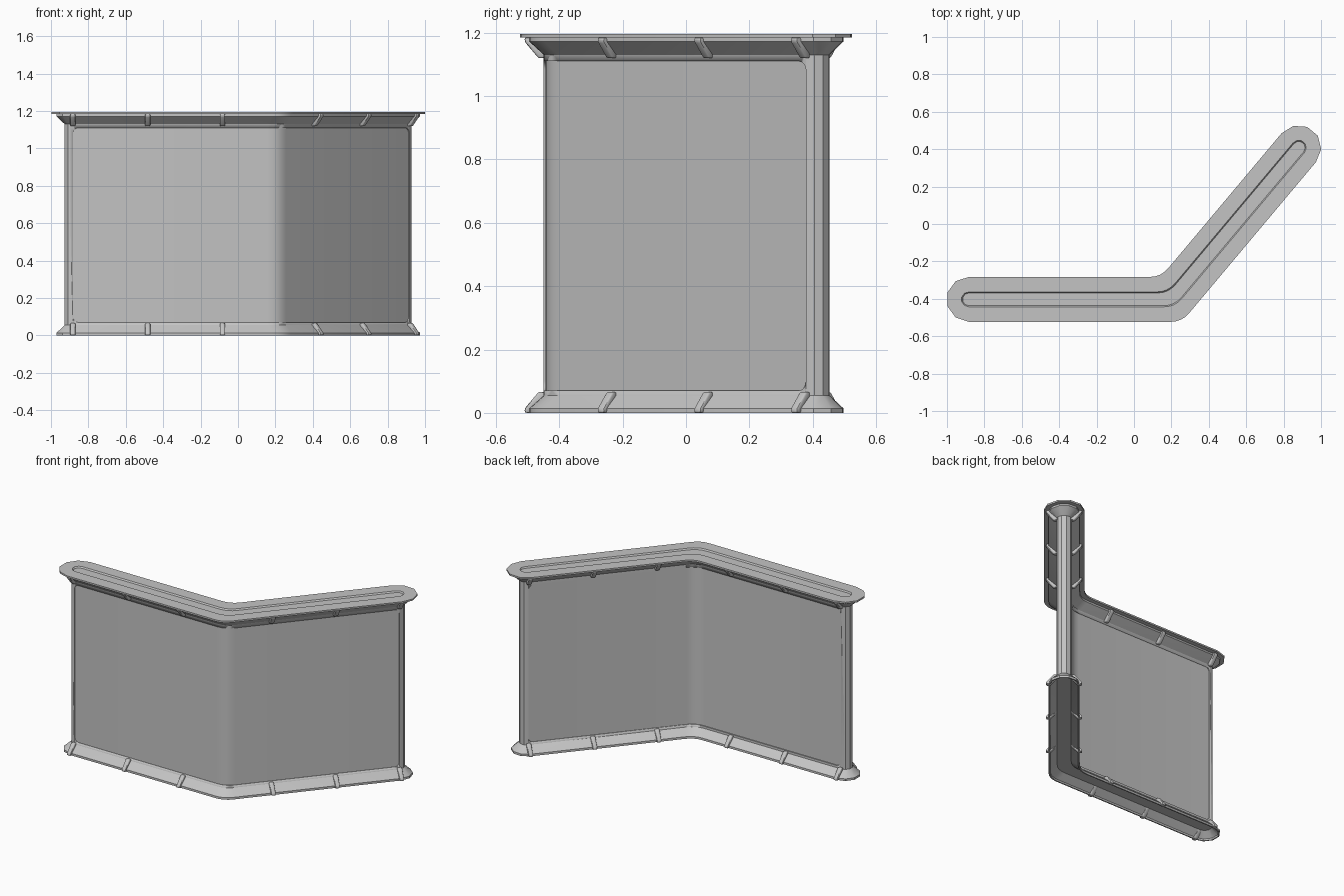
import bpy, bmesh, math
from mathutils import Vector

if "Cube" in bpy.data.objects:
    bpy.data.objects.remove(bpy.data.objects["Cube"])

grey = bpy.data.materials.new("plain grey")
grey.use_nodes = True
grey.diffuse_color = (0.55, 0.55, 0.55, 1)
grey.node_tree.nodes["Principled BSDF"].inputs["Base Color"].default_value = (0.55, 0.55, 0.55, 1)

# Centreline of the bent wall: one straight arm, a corner, a second arm
TURN = math.radians(50)
START, CORNER, END = Vector((-0.883, -0.403)), Vector((0.2, -0.403)), Vector((0.881, 0.408))
DIR1, DIR2 = Vector((1, 0)), Vector((math.cos(TURN), math.sin(TURN)))
NORM1, NORM2 = Vector((0, 1)), Vector((-math.sin(TURN), math.cos(TURN)))
SOFT = 0.06      # length of the eased corner
HALF = 0.046     # half thickness of the wall
HEIGHT = 1.195


def bend(d):
    """Eased corner of the line offset d to the left."""
    c = CORNER + NORM1 * d - DIR1 * d * math.tan(TURN / 2)
    p, q = c - DIR1 * SOFT, c + DIR2 * SOFT
    return [p * (1 - t) ** 2 + c * 2 * t * (1 - t) + q * t * t for t in (0, .25, .5, .75, 1)]


def cap(centre, angle, d, steps=5):
    """Faceted half circle around an end of the wall."""
    return [centre + d * Vector((math.cos(a), math.sin(a)))
            for a in (angle - math.pi / 2 + math.pi * i / steps for i in range(steps + 1))]


def outline(d):
    return bend(-d) + cap(END, TURN, d) + bend(d)[::-1] + cap(START, math.pi, d)


def finish(name, bm, angle=28):
    bmesh.ops.recalc_face_normals(bm, faces=bm.faces)
    mesh = bpy.data.meshes.new(name)
    bm.to_mesh(mesh)
    bm.free()
    mesh.materials.append(grey)
    obj = bpy.data.objects.new(name, mesh)
    bpy.context.collection.objects.link(obj)
    bpy.ops.object.select_all(action='DESELECT')
    obj.select_set(True)
    bpy.context.view_layer.objects.active = obj
    bpy.ops.object.shade_smooth_by_angle(angle=math.radians(angle))
    return obj


def skin(bm, rings):
    """Join a row of rings into a closed solid."""
    loops = [[bm.verts.new(p) for p in ring] for ring in rings]
    n = len(loops[0])
    for a, b in zip(loops, loops[1:]):
        for i in range(n):
            j = (i + 1) % n
            bm.faces.new((a[i], a[j], b[j], b[i]))
    bm.faces.new(loops[0][::-1])
    bm.faces.new(loops[-1])


def loft(name, profile):
    """Sweep a (distance, height) profile around the wall outline."""
    bm = bmesh.new()
    skin(bm, [[(p.x, p.y, z) for p in outline(d)] for d, z in profile])
    return finish(name, bm)


# Wall core, then a shallow recessed panel on each side
wall = loft("wall", [(HALF, 0.045), (HALF, 1.14)])


def panel_cutter(side, low=0.07, high=1.11, radius=0.03):
    inner, outer = side * (HALF - 0.006), side * (HALF + 0.014)
    arcs = [math.pi / 2 * i / 5 for i in range(6)]
    rounds = [(radius * (1 - math.cos(a)), radius * (1 - math.sin(a))) for a in arcs]

    def path(d):
        return ([START + NORM1 * d + DIR1 * s for s, _ in rounds] + bend(d)
                + [END + NORM2 * d - DIR2 * s for s, _ in rounds[::-1]])

    insets = [i for _, i in rounds] + [0] * 5 + [i for _, i in rounds[::-1]]
    bm = bmesh.new()
    skin(bm, [[(p.x, p.y, low + i), (q.x, q.y, low + i), (q.x, q.y, high - i), (p.x, p.y, high - i)]
              for p, q, i in zip(path(inner), path(outer), insets)])
    cutter = finish("panel_cutter", bm)
    cutter.hide_render = True
    return cutter


for side in (-1, 1):
    cutter = panel_cutter(side)
    cut = wall.modifiers.new("panel recess", 'BOOLEAN')
    cut.operation = 'DIFFERENCE'
    cut.solver = 'EXACT'
    cut.object = cutter
    bpy.context.view_layer.objects.active = wall
    bpy.ops.object.modifier_apply(modifier=cut.name)
    bpy.data.objects.remove(cutter)

# Hollow foot, and a head with a wide plate and a shallow slot
loft("base_skirt", [(0.038, 0.048), (0.082, 0.01), (0.084, 0), (0.092, 0), (0.092, 0.014), (HALF, 0.055)])
loft("top_ledge", [(HALF, 1.13), (0.092, 1.172), (0.092, 1.184), (0.12, 1.184), (0.12, HEIGHT),
                   (0.04, HEIGHT), (0.034, 1.186)])

# Sloping ribs on both sides of the foot and the head
RIB = [(0.08, 0), (0.106, 0), (0.106, 0.014), (0.062, 0.066), (0.04, 0.066), (0.04, 0.045)]


def rib(name, place, along, out, flip):
    bm = bmesh.new()
    rings = []
    for w in (-0.014, 0.014):
        ring = []
        for d, z in RIB:
            p = place + along * w + out * d
            ring.append((p.x, p.y, HEIGHT - 0.01 - z if flip else z))
        rings.append(ring)
    skin(bm, rings)
    bmesh.ops.recalc_face_normals(bm, faces=bm.faces)
    bmesh.ops.bevel(bm, geom=bm.edges[:], offset=0.006, segments=2, profile=0.5, affect='EDGES')
    finish(name, bm, 40)


for k in range(3):
    spots = [("right", START + DIR1 * 0.4 * k, DIR1, NORM1), ("left", END - DIR2 * 0.398 * k, DIR2, NORM2)]
    for arm, place, along, norm in spots:
        for face, s in (("front", -1), ("back", 1)):
            for level, flip in (("base", False), ("top", True)):
                rib(f"{level}_rib_{arm}_{face}_{k + 1}", place, along, norm * s, flip)
